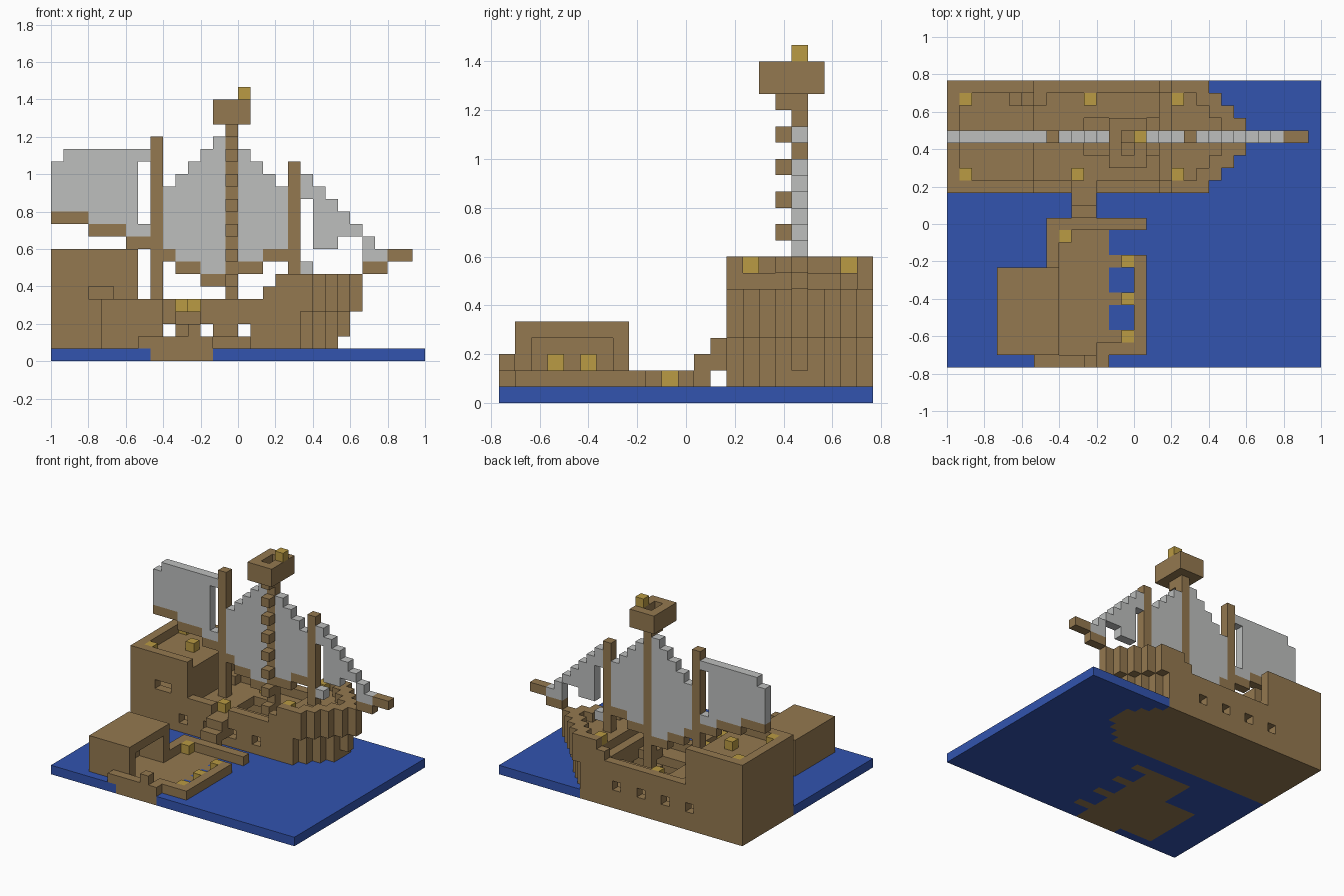
import bpy
import bmesh
from mathutils import Vector

cube = bpy.data.objects.get("Cube")
if cube:
    bpy.data.objects.remove(cube, do_unlink=True)

UNIT = 1 / 15                      # edge of one block
ORIGIN = Vector((-15, -11.5, 0))   # block grid corner
parts = []                         # (name, material, set of blocks)


def material(name, rgb):
    mat = bpy.data.materials.new(name)
    mat.use_nodes = True
    mat.diffuse_color = (*rgb, 1)
    mat.node_tree.nodes["Principled BSDF"].inputs["Base Color"].default_value = (*rgb, 1)
    return mat


wood = material("wood brown", (0.296, 0.19, 0.08))
cloth = material("sail grey", (0.51, 0.52, 0.515))
water = material("water blue", (0.032, 0.088, 0.43))
gold = material("lantern gold", (0.49, 0.325, 0.056))


def box(x, y, z):
    """Blocks of an inclusive range; a plain number is a single layer."""
    spans = [range(a, a + 1) if isinstance(a, int) else range(a[0], a[1] + 1) for a in (x, y, z)]
    return {(i, j, k) for i in spans[0] for j in spans[1] for k in spans[2]}


def part(name, mat, blocks):
    parts.append((name, mat, blocks))


MID = 18                           # keel row

# Hull: full width aft, stepped to a point at the bow, tucked in low down


def half_width(i, k):
    shift = 1 if k <= 3 else 0
    width = 4 if i + shift <= 20 else 24 - i - shift
    return -1 if k <= 1 and i > 22 else width


def rim_height(i):
    if i < 7:
        return 8
    return 4 if i < 17 else 5 if i == 17 else 6


def deck_height(i):
    if i < 7:
        return 7
    return 3 if i < 17 else 4 if i == 17 else 5


hull = set()
for i in range(25):
    for k in range(rim_height(i) + 1):
        w = half_width(i, k)
        inner = min(w, half_width(i + 1, k)) - 1
        for j in range(MID - w, MID + w + 1):
            inside = i > 0 and abs(j - MID) <= inner
            deck = k in (0, deck_height(i)) or (k == 3 and i < 18)
            bulkhead = k > 3 and ((i == 6 and k < 8) or (i == 17 and k < 5) or (i == 18 and k < 6))
            if not inside or deck or bulkhead:
                hull.add((i, j, k))
for i in (6, 9, 12, 15):           # gun ports on both sides
    hull -= {(i, 14, 2), (i, 22, 2)}
hull -= box((3, 4), 14, 5)         # cabin window
hull -= box((10, 11), 14, 4)       # boarding gap in the rail
hull -= box((11, 16), (17, 19), 3)  # deck hatch
for i, top in ((5, 6), (6, 5), (7, 4)):   # stairs to the stern deck
    hull -= box(i, 21, (top + 1, 7))
    hull |= box(i, 21, (4, top))
part("hull", wood, hull)

# Masts, crow's nest and ladder
part("rear_mast", wood, box(8, MID, (4, 17)))
part("main_mast", wood, box(14, MID, (1, 19)))
part("front_mast", wood, box(19, MID, (6, 15)))
nest = box((13, 15), (16, 19), (19, 20)) - box(14, (17, 18), (19, 20))
part("crows_nest", wood, nest)
part("ladder_rungs", wood, {(14, 17, k) for k in range(2, 19, 2)})

# Spars below the sails
part("rear_boom", wood, box((0, 2), MID, 11) | box((3, 5), MID, 10) | box((6, 7), MID, 9))
part("main_boom", wood, box(9, MID, 8) | box((10, 11), MID, 7) | box((12, 13), MID, 6)
     | box((15, 16), MID, 7) | box((17, 18), MID, 8))
part("bowsprit", wood, box((25, 26), MID, 7) | box((27, 28), MID, 8))

# Sails: stepped sheets one block thick
rear = box((0, 2), MID, (12, 16)) | box((3, 5), MID, (11, 16)) | box((6, 7), MID, (10, 16))
part("rear_sail", cloth, rear - {(0, MID, 16)} - box(7, MID, (11, 15)))

main = set()
for i in range(9, 14):
    bottom = 9 if i == 9 else 8 if i < 12 else 7
    main |= box(i, MID, (bottom, i + 4))
for i in range(15, 19):
    main |= box(i, MID, (8 if i < 17 else 9, 31 - i))
part("main_sail", cloth, main)

front = box(20, MID, (13, 14)) | {(20, MID, 7)}
for i in range(21, 27):
    bottom = 9 if i < 23 else 10 if i < 25 else 8
    front |= box(i, MID, (bottom, 34 - i))
part("front_sail", cloth, front)

# Dock: low floor with fingers, raised border and gangplank
floor = box((8, 12), (0, 11), 0) | box((4, 8), (1, 7), 0)
for j in (2, 5, 8, 11):
    floor |= box((13, 14), j, 0)
part("dock_floor", wood, floor)
border = box((8, 15), 11, 1) | box(8, (8, 10), 1) | box((7, 12), 0, 1)
border |= box((12, 15), 1, 1) | box(15, (2, 8), 1) | {(11, 0, 2)}
part("dock_border", wood, border)
part("gangplank", wood, box((10, 11), 12, (1, 2)) | box((10, 11), 13, (2, 3)))

# Dock house, open towards the dock
house = box((4, 8), (1, 7), (1, 4)) - box((5, 8), (2, 6), (1, 3))
part("dock_house", wood, house)
part("house_counter", wood, box(5, (2, 6), 1))

# Lanterns
part("ship_lanterns", gold, {(1, 15, 8), (1, 21, 8), (4, MID, 8), (10, 15, 4),
                             (11, 21, 4), (18, 15, 6), (18, 21, 6), (15, MID, 21)})
part("dock_lanterns", gold, {(14, 2, 1), (14, 5, 1), (14, 8, 1), (9, 10, 1),
                             (5, 3, 2), (5, 5, 2)})

# Sea fills the rest of the bottom layer
taken = set().union(*(blocks for _, _, blocks in parts))
part("sea", water, box((0, 29), (0, 22), 0) - taken)
taken |= parts[-1][2]


def build(name, mat, blocks):
    """Mesh of the block faces that are not hidden by a neighbour."""
    bm = bmesh.new()
    for block in blocks:
        centre = Vector(block) + Vector((0.5, 0.5, 0.5))
        for axis in range(3):
            for sign in (-1, 1):
                n = Vector((0, 0, 0))
                n[axis] = sign
                if tuple(int(c) for c in Vector(block) + n) in taken:
                    continue
                u = Vector((0, 0, 0))
                u[(axis + 1) % 3] = 0.5
                v = n.cross(u)
                mid = centre + n * 0.5
                corners = (mid - u - v, mid + u - v, mid + u + v, mid - u + v)
                bm.faces.new([bm.verts.new((c + ORIGIN) * UNIT) for c in corners])
    bmesh.ops.remove_doubles(bm, verts=bm.verts, dist=UNIT / 100)
    mesh = bpy.data.meshes.new(name)
    bm.to_mesh(mesh)
    bm.free()
    mesh.materials.append(mat)
    bpy.context.scene.collection.objects.link(bpy.data.objects.new(name, mesh))


for entry in parts:
    build(*entry)
